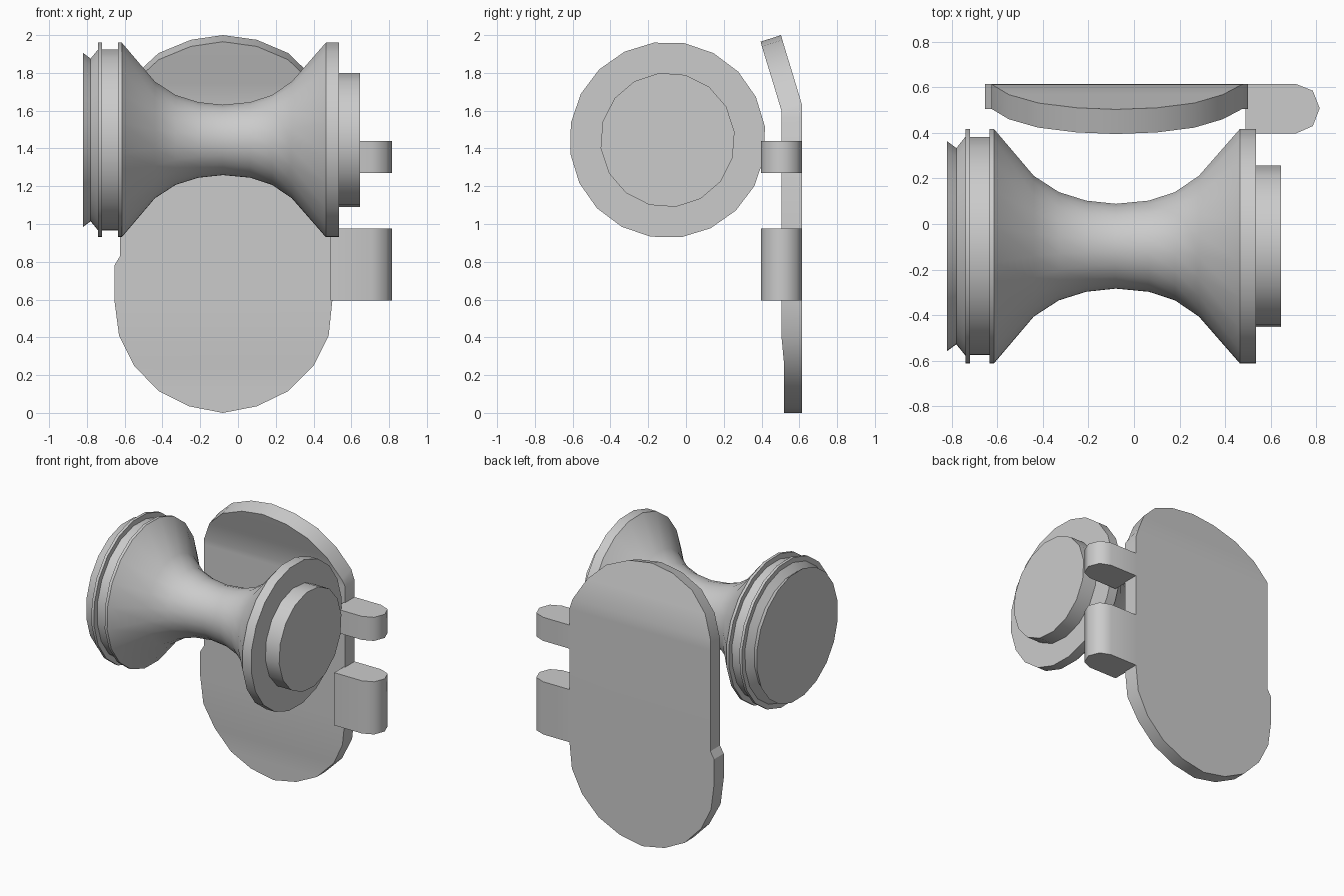
import bpy, bmesh, math

if "Cube" in bpy.data.objects:
    bpy.data.objects.remove(bpy.data.objects["Cube"])

grey = bpy.data.materials.new("plain grey")
grey.diffuse_color = (0.6, 0.6, 0.6, 1)
grey.use_nodes = True
grey.node_tree.nodes["Principled BSDF"].inputs["Base Color"].default_value = grey.diffuse_color


def finish(name, bm, angle=30):
    bmesh.ops.remove_doubles(bm, verts=bm.verts, dist=1e-5)
    bmesh.ops.recalc_face_normals(bm, faces=bm.faces)
    mesh = bpy.data.meshes.new(name)
    bm.to_mesh(mesh)
    bm.free()
    mesh.materials.append(grey)
    ob = bpy.data.objects.new(name, mesh)
    bpy.context.collection.objects.link(ob)
    bpy.ops.object.select_all(action='DESELECT')
    ob.select_set(True)
    bpy.context.view_layer.objects.active = ob
    bpy.ops.object.shade_smooth_by_angle(angle=math.radians(angle))


def lathe(name, profile, sides, phase):
    """Turn an (x, radius) profile about the roller axis and cap both ends."""
    bm = bmesh.new()
    rings = []
    for x, r in profile:
        angles = [math.radians(phase) + math.tau * i / sides for i in range(sides)]
        rings.append([bm.verts.new((x, -0.0975 + r * math.cos(a), 1.445 + r * math.sin(a)))
                      for a in angles])
    for a, b in zip(rings, rings[1:]):
        for i in range(sides):
            j = (i + 1) % sides
            bm.faces.new((a[i], a[j], b[j], b[i]))
    bm.faces.new(rings[0])
    bm.faces.new(rings[-1])
    finish(name, bm)


# Waisted roller with grooved left rim
lathe("roller", [(-0.82, 0.465), (-0.78, 0.435), (-0.74, 0.485), (-0.74, 0.52),
                 (-0.72, 0.52), (-0.72, 0.483), (-0.635, 0.483), (-0.635, 0.52),
                 (-0.615, 0.52), (-0.44, 0.312), (-0.33, 0.24), (-0.21, 0.202),
                 (-0.08, 0.188), (0.065, 0.202), (0.18, 0.24), (0.285, 0.312),
                 (0.465, 0.52), (0.535, 0.52)], 20, 8)

# Hub on the right end
lathe("roller_hub", [(0.53, 0.357), (0.645, 0.357)], 16, 7)

# Back plate: rows of (z, left x, right x, front y), top leaning forward
rows = [(0.0, -0.08, -0.08, 0.52), (0.035, -0.26, 0.10, 0.52), (0.115, -0.42, 0.265, 0.52),
        (0.25, -0.55, 0.40, 0.52), (0.41, -0.63, 0.48, 0.505), (0.60, -0.655, 0.50, 0.505),
        (0.78, -0.655, 0.50, 0.505), (0.83, -0.625, 0.50, 0.505), (1.56, -0.625, 0.50, 0.505),
        (1.60, -0.625, 0.475, 0.505), (1.75, -0.55, 0.39, 0.46), (1.87, -0.42, 0.265, 0.423),
        (1.94, -0.25, 0.10, 0.402), (1.965, -0.08, -0.08, 0.395)]
bm = bmesh.new()
loops = []
for z, xl, xr, y in rows:
    top = z >= 1.6
    yb = y + 0.108 if top else 0.615
    zb = z + 0.035 if top else z
    loops.append([bm.verts.new(p) for p in
                  ((xl, y, z), (xr, y, z), (xr, yb, zb), (xl, yb, zb))])
for k, (a, b) in enumerate(zip(loops, loops[1:])):
    for i in range(4):
        j = (i + 1) % 4
        if i % 2 == 0 and k in (0, len(loops) - 2):
            # rounded ends close to a single point
            tri = (a[i], b[j], b[i]) if k == 0 else (a[i], a[j], b[i])
            bm.faces.new(tri)
        else:
            bm.faces.new((a[i], a[j], b[j], b[i]))
finish("back_plate", bm)

# Round-nosed side tabs
nose = [(0.49, 0.397), (0.71, 0.397), (0.785, 0.43), (0.815, 0.508),
        (0.785, 0.585), (0.71, 0.615), (0.49, 0.615)]
for name, z0, z1 in (("lower_tab", 0.595, 0.975), ("upper_tab", 1.27, 1.44)):
    bm = bmesh.new()
    face = bm.faces.new([bm.verts.new((x, y, z0)) for x, y in nose])
    ext = bmesh.ops.extrude_face_region(bm, geom=[face], use_keep_orig=True)
    for v in ext["geom"]:
        if isinstance(v, bmesh.types.BMVert):
            v.co.z = z1
    finish(name, bm, 50)
